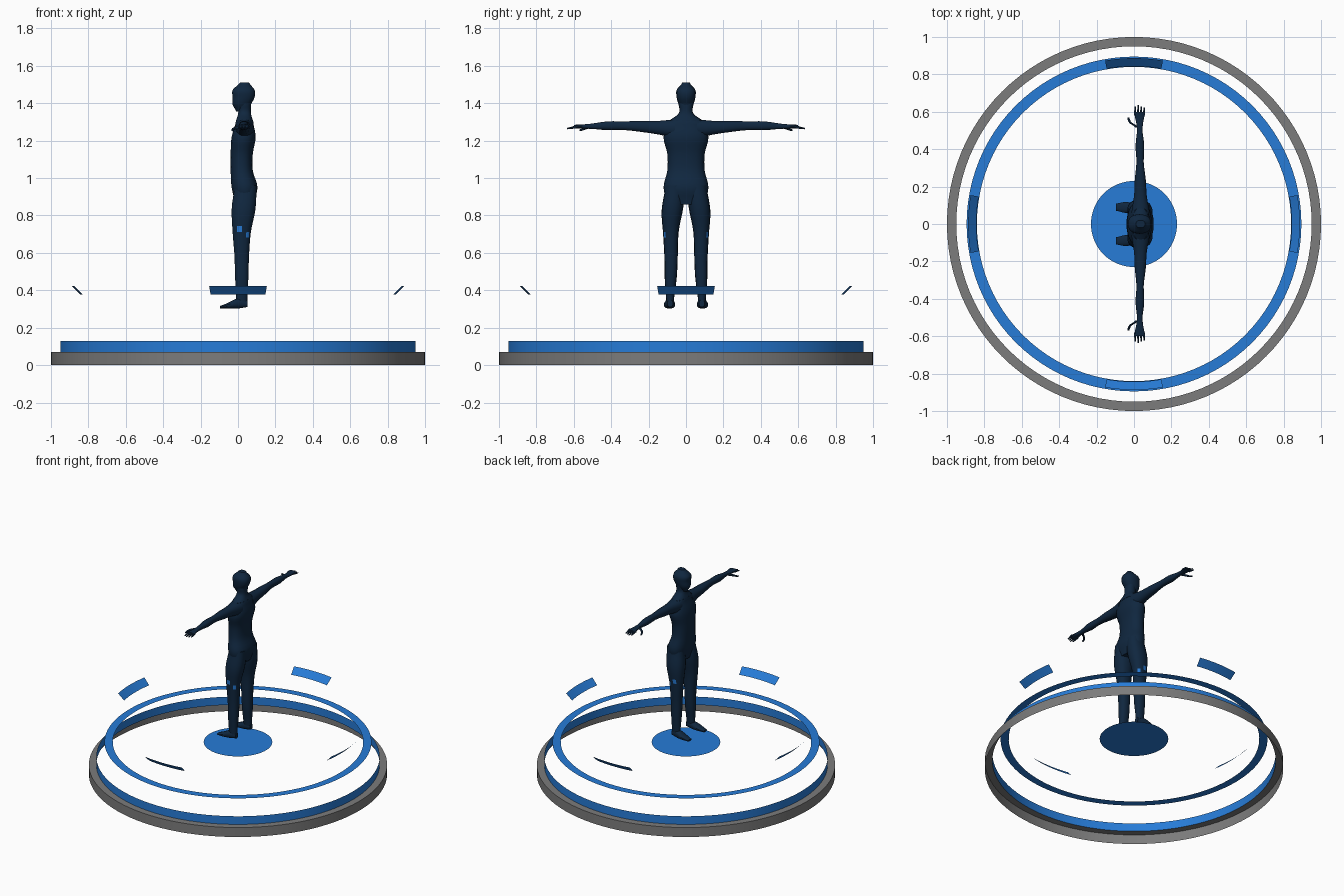
import bpy, bmesh, math
from mathutils import Vector

cube = bpy.data.objects.get("Cube")
if cube:
    bpy.data.objects.remove(cube, do_unlink=True)


def material(name, *rgb):
    mat = bpy.data.materials.new(name)
    mat.use_nodes = True
    mat.diffuse_color = (*rgb, 1)
    mat.node_tree.nodes["Principled BSDF"].inputs["Base Color"].default_value = (*rgb, 1)
    return mat


BLUE = material("bright_blue", .02, .2, .68)
GREY = material("mid_grey", .2, .2, .2)
NAVY = material("dark_navy", .005, .02, .05)


def finish(name, bm, *materials):
    mesh = bpy.data.meshes.new(name)
    bm.to_mesh(mesh)
    bm.free()
    obj = bpy.data.objects.new(name, mesh)
    bpy.context.collection.objects.link(obj)
    for mat in materials:
        mesh.materials.append(mat)
    bpy.ops.object.select_all(action="DESELECT")
    obj.select_set(True)
    bpy.context.view_layer.objects.active = obj
    bpy.ops.object.shade_smooth_by_angle(angle=math.radians(40))
    return obj


def band(name, profile, mat, middle=0, half=math.pi, steps=96):
    """Sweep a (radius, height) profile around z, as a full ring or an arc."""
    bm = bmesh.new()
    rows = []
    for i in range(steps + 1):
        angle = middle - half + 2 * half * i / steps
        rows.append([bm.verts.new((r * math.cos(angle), r * math.sin(angle), z))
                     for r, z in profile])
    for low, high in zip(rows, rows[1:]):
        for k in range(len(profile) - 1):
            bm.faces.new((low[k], high[k], high[k + 1], low[k + 1]))
    bmesh.ops.remove_doubles(bm, verts=bm.verts, dist=1e-5)
    return finish(name, bm, mat)


def smooth_value(values, t):
    """Read a smooth curve through evenly spaced values at t from zero to one."""
    last = len(values) - 1
    index = min(int(t * last), max(last - 1, 0))
    f = t * last - index
    a, b, c, d = (values[min(max(index + k, 0), last)] for k in (-1, 0, 1, 2))
    return b + f / 2 * (c - a + f * (2 * a - 5 * b + 4 * c - d + f * (3 * (b - c) + d - a)))


def loft(name, axis, start, end, centres, sizes, mirror=False,
         sides=14, rings=16, power=.85, marks=()):
    """Skin rounded rings along an axis, with smoothly varying centre and half size."""
    others = [k for k in range(3) if k != axis]
    bm = bmesh.new()
    rows = []
    for step in range(rings + 1):
        t = step / rings
        row = []
        for i in range(sides):
            angle = 2 * math.pi * (i + .5) / sides
            point = Vector()
            point[axis] = start + (end - start) * t
            for k, wave, centre, size in zip(
                    others, (math.cos(angle), math.sin(angle)), centres, sizes):
                bulge = math.copysign(abs(wave) ** power, wave)
                point[k] = smooth_value(centre, t) + smooth_value(size, t) * bulge
            row.append(bm.verts.new(point))
        rows.append(row)
    for low, high in zip(rows, rows[1:]):
        for i in range(sides):
            j = (i + 1) % sides
            bm.faces.new((low[i], low[j], high[j], high[i]))
    bm.faces.new(rows[0])
    bm.faces.new(rows[-1])
    bmesh.ops.recalc_face_normals(bm, faces=bm.faces)
    # Small bright patches on the faces nearest the marked points
    for mark in marks:
        nearest = min(bm.faces, key=lambda f: (f.calc_center_median() - Vector(mark)).length)
        nearest.material_index = 1
    obj = finish(name, bm, NAVY, BLUE)
    if mirror:
        modifier = obj.modifiers.new("mirror_sides", "MIRROR")
        modifier.use_axis = (False, True, False)
    return obj


# Platform: grey rim with an open underside, blue wall, floating ring and disc
WALL, RIM_TOP, FLOAT = .95, .07, .237
band("base_rim", [(1, 0), (1, RIM_TOP), (WALL, RIM_TOP)], GREY)
band("base_wall", [(WALL, RIM_TOP), (WALL, .13)], BLUE)
band("floating_ring", [(.895, FLOAT), (.84, FLOAT)], BLUE)
disc = bmesh.new()
bmesh.ops.create_circle(disc, cap_ends=True, segments=64, radius=.23)
bmesh.ops.translate(disc, verts=disc.verts, vec=(0, 0, FLOAT))
finish("centre_disc", disc, BLUE)

# Four slanted arc panels
for turn, side in enumerate(("left", "back", "right", "front")):
    band(side + "_panel", [(.843, .378), (.887, .422)], BLUE,
         middle=turn * math.pi / 2, half=math.radians(10), steps=10)

# Head, facing -x, and neck flaring into the shoulders
loft("head", 2, 1.355, 1.51,
     centres=([.02, .02, .03, .03, .035], [0]),
     sizes=([.03, .05, .06, .06, .025], [.02, .04, .05, .05, .02]))
loft("neck", 2, 1.29, 1.4,
     centres=([.035], [0]),
     sizes=([.05, .035, .035], [.11, .04, .04]))

# Torso
loft("torso", 2, .86, 1.31,
     centres=([.035, .035, .02, .02, .03, .035], [0]),
     sizes=([.05, .07, .06, .06, .065, .045], [.1, .12, .1, .1, .12, .09]),
     sides=18, rings=20, marks=[(.09, side, 1.27) for side in (-.1, .1)])

# Arms, held straight out, ending in a flat palm
loft("arm", 1, .06, .6,
     centres=([.035, .03], [1.265, 1.28, 1.275]),
     sizes=([.05, .035, .03, .02, .024, .015, .03],
            [.05, .037, .03, .024, .024, .014, .01]),
     mirror=True, sides=12, rings=18)

# Fingers and thumb
for i, finger in enumerate(("index", "middle", "ring", "little")):
    x = .006 + i * .016
    loft(finger + "_finger", 1, .58, .635 - .006 * abs(i - 1),
         centres=([x], [1.275, 1.265]), sizes=([.007, .004], [.008, .004]),
         mirror=True, sides=6, rings=3)
loft("thumb", 1, .515, .57,
     centres=([.02, -.02, -.03], [1.275, 1.255]), sizes=([.012, .006], [.01, .005]),
     mirror=True, sides=6, rings=5)

# Legs
loft("leg", 2, .34, .96,
     centres=([.02, .02, .02, .02, .03, .04], [.085, .08, .08, .06]),
     sizes=([.03, .036, .04, .05, .065, .06], [.02, .032, .036, .042, .057, .05]),
     mirror=True, rings=20, marks=[(.02, .12, .74), (.06, .11, .69)])

# Feet, toes towards -x
loft("foot", 0, -.095, .05,
     centres=([.09, .085], [.31, .32, .33, .33]),
     sizes=([.02, .03, .025, .015], [.007, .017, .028, .02]),
     mirror=True, sides=12, rings=9)
